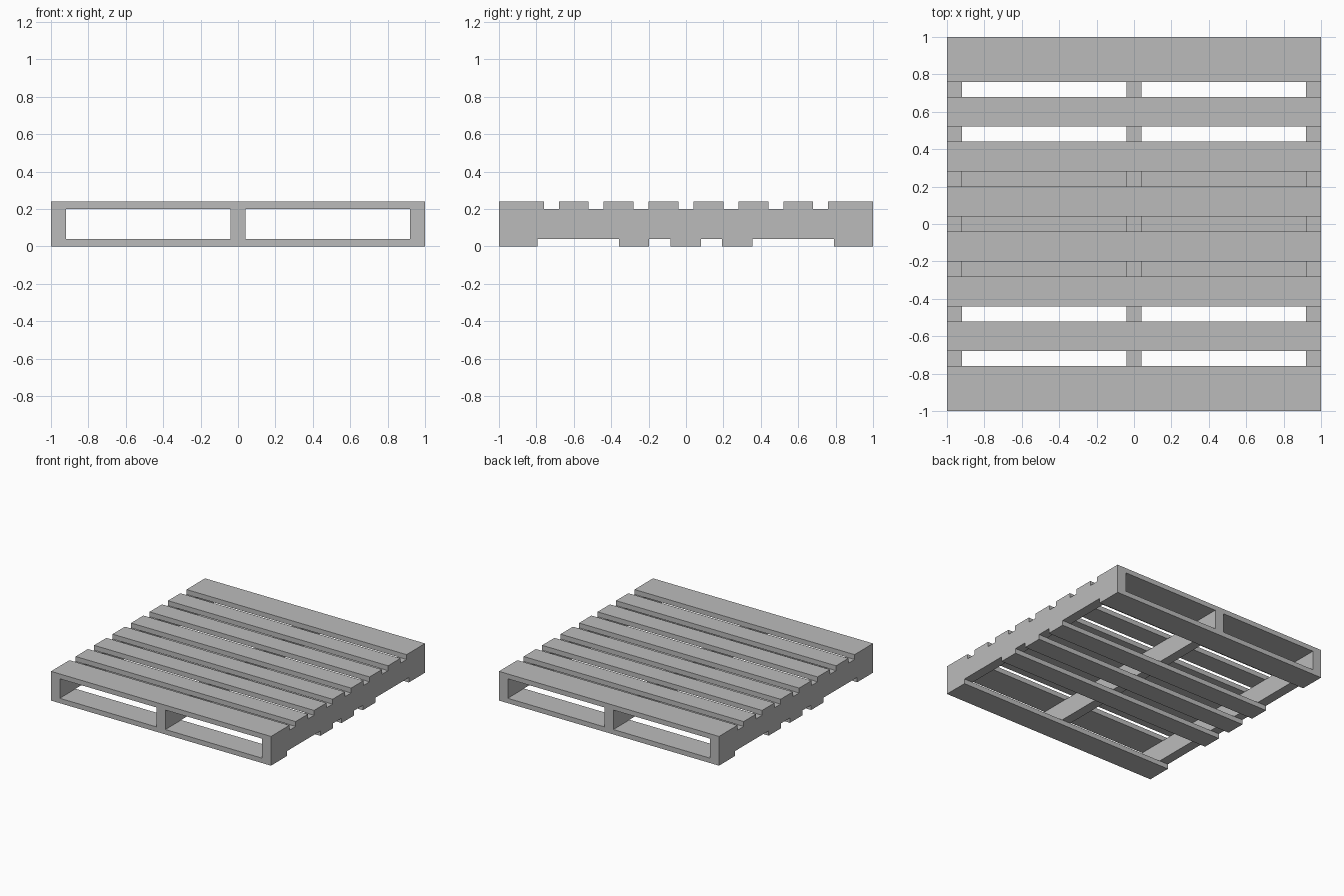
import bpy
import bmesh
from mathutils import Matrix

cube = bpy.data.objects.get("Cube")
if cube:
    bpy.data.objects.remove(cube, do_unlink=True)

# Single grey material
GREY = (0.5, 0.5, 0.5, 1.0)
grey = bpy.data.materials.new("plain_grey")
grey.use_nodes = True
grey.diffuse_color = GREY
grey.node_tree.nodes["Principled BSDF"].inputs["Base Color"].default_value = GREY

BOARD = 0.04      # deck board thickness
HEIGHT = 0.24     # overall height


def box(name, x, y, z):
    """Box spanning the (low, high) pairs given for each axis."""
    size = [b - a for a, b in (x, y, z)]
    centre = [(a + b) / 2 for a, b in (x, y, z)]
    bm = bmesh.new()
    bmesh.ops.create_cube(bm, size=1, matrix=Matrix.Translation(centre) @ Matrix.Diagonal((*size, 1)))
    mesh = bpy.data.meshes.new(name)
    bm.to_mesh(mesh)
    bm.free()
    mesh.materials.append(grey)
    obj = bpy.data.objects.new(name, mesh)
    bpy.context.collection.objects.link(obj)
    return obj


# Three stringers running front to back
for side, x in (("right", -0.96), ("middle", 0), ("left", 0.96)):
    box(f"{side}_stringer", (x - 0.04, x + 0.04), (-1, 1), (BOARD, HEIGHT - BOARD))

# Top deck: wide end boards with six narrow boards evenly spaced between
top = (HEIGHT - BOARD, HEIGHT)
box("front_top_board", (-1, 1), (-1, -0.76), top)
box("back_top_board", (-1, 1), (0.76, 1), top)
for i in range(6):
    y = -0.6 + 0.24 * i
    box(f"top_board_{i + 1}", (-1, 1), (y - 0.08, y + 0.08), top)

# Bottom deck: wide end boards with three boards grouped in the middle
bottom = (0, BOARD)
box("front_bottom_board", (-1, 1), (-1, -0.795), bottom)
box("back_bottom_board", (-1, 1), (0.79, 1), bottom)
for i in range(3):
    y = -0.278 + 0.276 * i
    box(f"bottom_board_{i + 1}", (-1, 1), (y - 0.081, y + 0.081), bottom)
